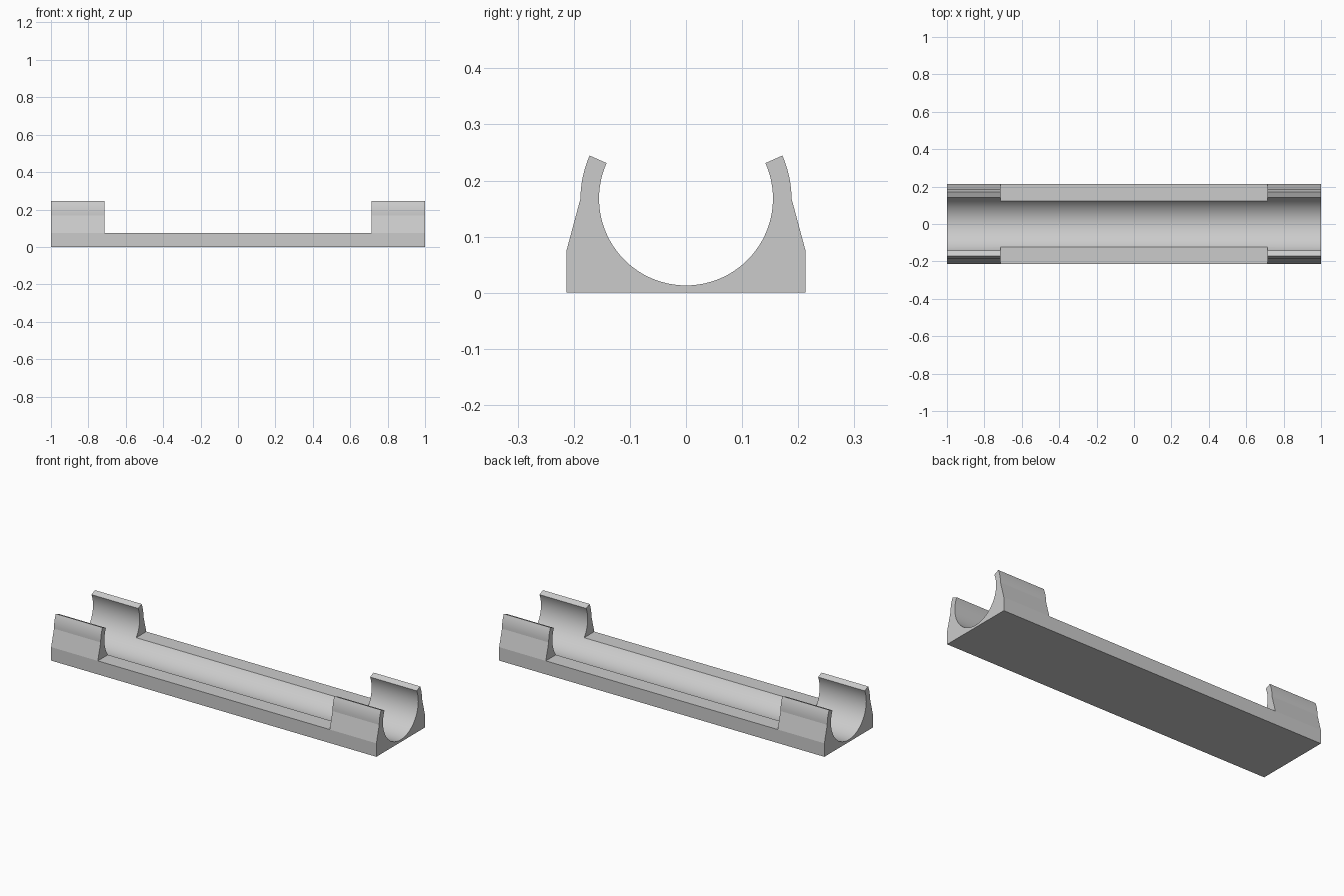
import bpy, bmesh
from math import radians, sin, cos

if "Cube" in bpy.data.objects:
    bpy.data.objects.remove(bpy.data.objects["Cube"], do_unlink=True)

HALF_LEN = 1.0
CLIP_INNER_X = 0.713    # where the end clips stop
HALF_W = 0.213
RAIL_Z = 0.075          # height of the low side rails
AXIS_Z = 0.168          # centre of the round channel
R_IN, R_OUT = 0.155, 0.188
LIP = 24                # clip lip angle above the axis, degrees


def arc(radius, start, end, steps):
    """Points (y, z) along an arc around the channel axis."""
    angles = [radians(start + (end - start) * i / steps) for i in range(steps + 1)]
    return [(radius * cos(a), AXIS_Z + radius * sin(a)) for a in angles]


def extrude_profile(name, profile, half_length):
    """Solid prism along x from a closed (y, z) outline."""
    bm = bmesh.new()
    face = bm.faces.new([bm.verts.new((-half_length, y, z)) for y, z in profile])
    out = bmesh.ops.extrude_face_region(bm, geom=[face])
    moved = [v for v in out["geom"] if isinstance(v, bmesh.types.BMVert)]
    bmesh.ops.translate(bm, verts=moved, vec=(2 * half_length, 0, 0))
    bmesh.ops.recalc_face_normals(bm, faces=bm.faces)
    mesh = bpy.data.meshes.new(name)
    bm.to_mesh(mesh)
    bm.free()
    obj = bpy.data.objects.new(name, mesh)
    bpy.context.collection.objects.link(obj)
    return obj


# Holder cross-section: flared base, curled clip arms and a round channel
right_side = [(HALF_W, 0), (HALF_W, RAIL_Z)] + arc(R_OUT, 0, LIP, 6)
left_side = [(-y, z) for y, z in reversed(right_side)]
channel = arc(R_IN, 180 - LIP, 360 + LIP, 56)
# Outline order: right outside, right lip, channel, left lip, left outside
outline = right_side + channel[::-1] + left_side
holder = extrude_profile("tube_holder", outline, HALF_LEN)

# Remove the arms between the end clips, leaving low rails
box = [(-0.4, RAIL_Z), (0.4, RAIL_Z), (0.4, 0.5), (-0.4, 0.5)]
cutter = extrude_profile("middle_cutter", box, CLIP_INNER_X)
cutter.hide_render = True

bpy.ops.object.select_all(action="DESELECT")
holder.select_set(True)
bpy.context.view_layer.objects.active = holder
cut = holder.modifiers.new("middle_cut", "BOOLEAN")
cut.operation = "DIFFERENCE"
cut.solver = "EXACT"
cut.object = cutter
bpy.ops.object.modifier_apply(modifier=cut.name)
bpy.data.objects.remove(cutter, do_unlink=True)

# Plain grey plastic
grey = bpy.data.materials.new("light_grey")
grey.use_nodes = True
colour = (0.6, 0.6, 0.6, 1)
grey.diffuse_color = colour
grey.node_tree.nodes["Principled BSDF"].inputs["Base Color"].default_value = colour
holder.data.materials.clear()
holder.data.materials.append(grey)

# Round channel shades smoothly, all corners stay crisp
bpy.ops.object.shade_smooth_by_angle(angle=radians(12))
